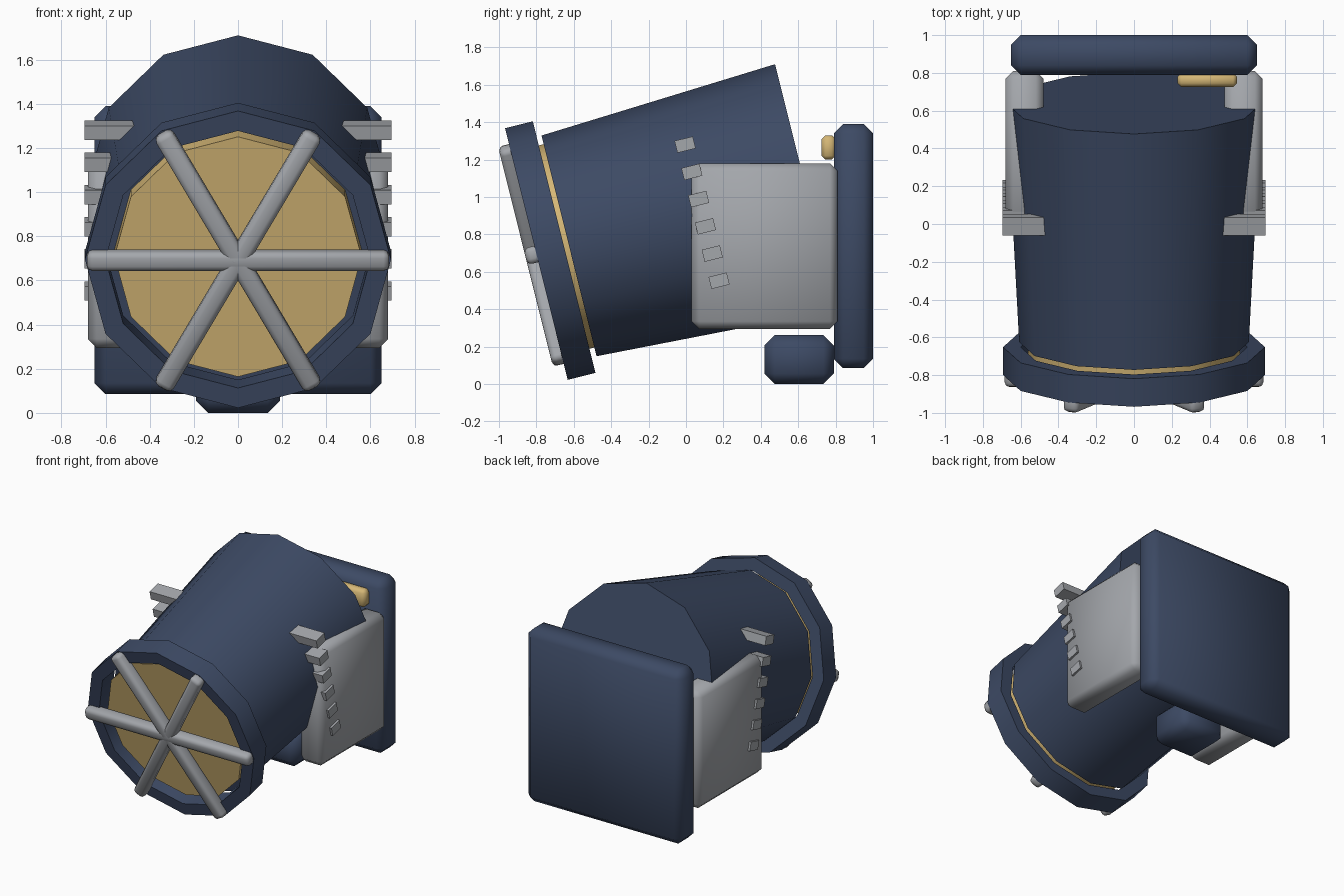
import bpy, bmesh, math
from mathutils import Matrix, Vector

if "Cube" in bpy.data.objects:
    bpy.data.objects.remove(bpy.data.objects["Cube"])


def material(name, rgb):
    m = bpy.data.materials.new(name)
    m.diffuse_color = (*rgb, 1)
    m.use_nodes = True
    m.node_tree.nodes["Principled BSDF"].inputs["Base Color"].default_value = m.diffuse_color
    return m


NAVY = material("navy", (0.046, 0.068, 0.128))
GREY = material("grey", (0.37, 0.385, 0.41))
GOLD = material("gold", (0.66, 0.47, 0.18))

# Lamp head frame: local y runs along the tilted axis, origin at the rim front
HEAD = Matrix.Translation((0, -0.80, 0.695)) @ Matrix.Rotation(math.radians(14), 4, 'X')
SIDES = 12


def finish(name, bm, mat, matrix=None):
    """Smooth gentle edges, keep the rest sharp, and make the object."""
    bmesh.ops.recalc_face_normals(bm, faces=bm.faces)
    if matrix:
        bm.transform(matrix)
    for f in bm.faces:
        f.smooth = True
    for e in bm.edges:
        e.smooth = e.calc_face_angle(0) < math.radians(50)
    me = bpy.data.meshes.new(name)
    bm.to_mesh(me)
    bm.free()
    me.materials.append(mat)
    ob = bpy.data.objects.new(name, me)
    bpy.context.collection.objects.link(ob)
    return ob


def box(name, lo, hi, mat, bevel=0, matrix=None, segments=1):
    lo, hi = Vector(lo), Vector(hi)
    bm = bmesh.new()
    bmesh.ops.create_cube(bm, size=1)
    bmesh.ops.scale(bm, vec=hi - lo, verts=bm.verts)
    bmesh.ops.translate(bm, vec=(lo + hi) / 2, verts=bm.verts)
    if bevel:
        bmesh.ops.bevel(bm, geom=bm.edges[:], offset=bevel, segments=segments,
                        profile=0.5, affect='EDGES')
    return finish(name, bm, mat, matrix)


def turned(name, profile, mat, closed=False):
    """Twelve-sided turned part from (radius, axial) points."""
    bm = bmesh.new()
    rings = []
    for r, s in profile:
        rings.append([bm.verts.new((r * math.sin(a), s, r * math.cos(a)))
                      for a in (2 * math.pi * i / SIDES for i in range(SIDES))])
    pairs = list(zip(rings, rings[1:]))
    if closed:
        pairs.append((rings[-1], rings[0]))
    else:
        bm.faces.new(rings[0])
        bm.faces.new(rings[-1])
    for a, b in pairs:
        for i in range(SIDES):
            j = (i + 1) % SIDES
            bm.faces.new((a[i], a[j], b[j], b[i]))
    return finish(name, bm, mat, HEAD)


# Lamp head: drum, rim and lens
turned("drum", [(0.608, 0.18), (0.676, 1.484)], NAVY)
turned("front_rim", [(0.693, 0), (0.693, 0.153), (0.60, 0.153), (0.60, 0)], NAVY, closed=True)
turned("lens", [(0.56, 0.05), (0.56, 0.19)], GOLD)

# Guard bars crossing the lens
for i in range(3):
    box(f"guard_bar_{i + 1}", (-0.685, -0.06, -0.045), (0.685, 0.03, 0.045), GREY, 0.026,
        HEAD @ Matrix.Rotation(math.radians(60 * i), 4, 'Y'), segments=2)

# Side brackets and the cooling fins on both sides
for side, sx in (("left", -1), ("right", 1)):
    xs = sorted((sx * 0.48, sx * 0.68))
    box(f"{side}_bracket", (xs[0], 0.03, 0.295), (xs[1], 0.81, 1.18), GREY, 0.04)
    xs = sorted((sx * 0.42, sx * 0.695))
    for k in range(6):
        up = 0.375 - 0.15 * k
        box(f"{side}_fin_{k + 1}", (xs[0], 0.863, up - 0.033), (xs[1], 0.963, up + 0.033),
            GREY, 0, HEAD)

# Back plate, foot and indicator
box("back_plate", (-0.65, 0.79, 0.085), (0.65, 1.0, 1.39), NAVY, 0.05)
box("foot", (-0.19, 0.42, 0), (0.19, 0.79, 0.262), NAVY, 0.055)
box("indicator", (0.23, 0.725, 1.2), (0.545, 0.80, 1.33), GOLD, 0.02)
